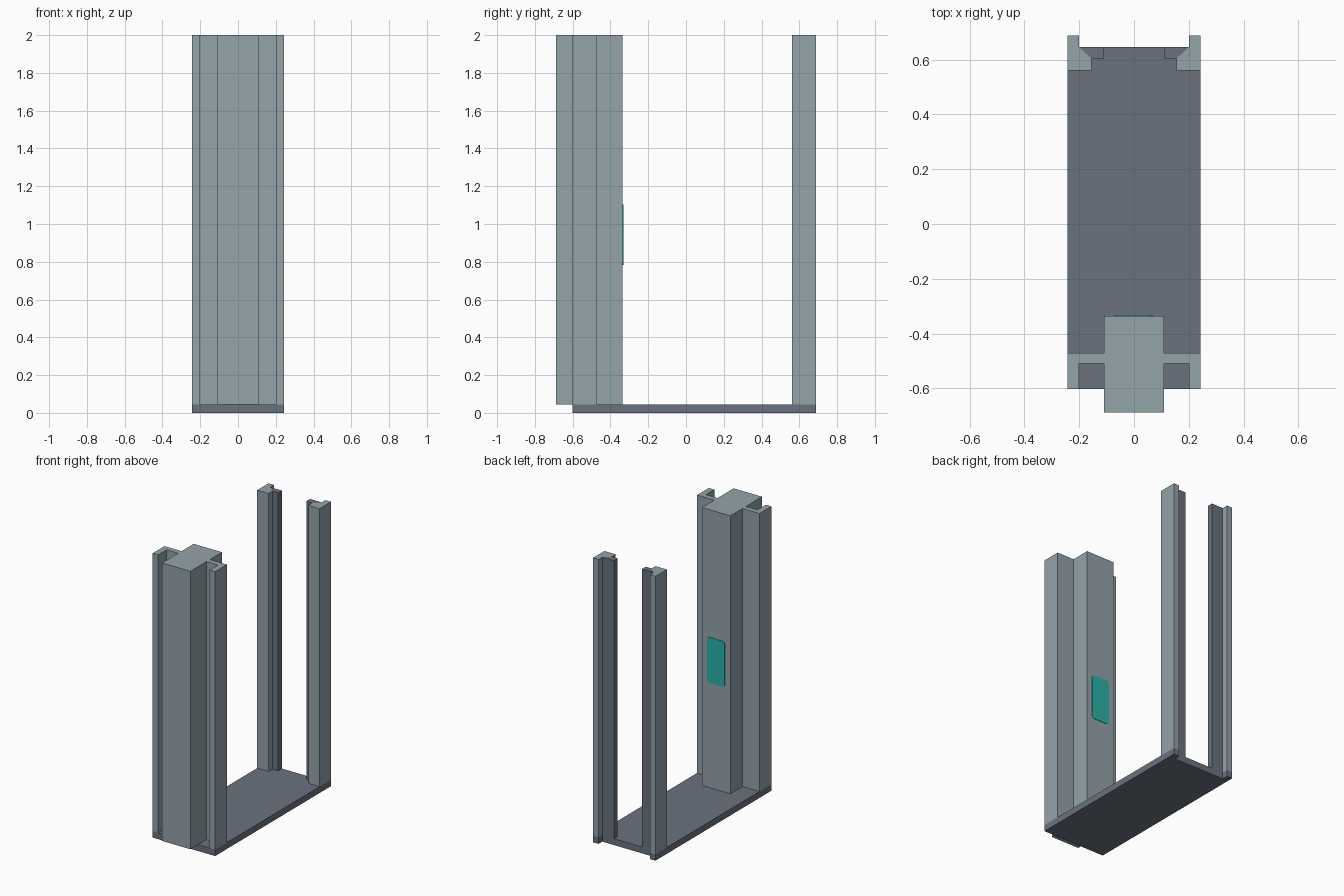
import bpy
import bmesh
import math

if "Cube" in bpy.data.objects:
    bpy.data.objects.remove(bpy.data.objects["Cube"])

FLOOR_TOP = 0.045
HEIGHT = 2.0


def material(name, rgb):
    mat = bpy.data.materials.new(name)
    lin = [((c / 255 + 0.055) / 1.055) ** 2.4 for c in rgb]
    mat.diffuse_color = (*lin, 1)
    mat.use_nodes = True
    mat.node_tree.nodes["Principled BSDF"].inputs["Base Color"].default_value = mat.diffuse_color
    return mat


PALE = material("pale_grey", (148, 163, 169))
DARK = material("dark_grey", (107, 114, 127))
TEAL = material("teal", (42, 178, 168))


def extrude(name, outline, z0, z1, mat):
    """Upright prism from an (x, y) outline."""
    bm = bmesh.new()
    face = bm.faces.new([bm.verts.new((x, y, z0)) for x, y in outline])
    new = bmesh.ops.extrude_face_region(bm, geom=[face])["geom"]
    verts = [g for g in new if isinstance(g, bmesh.types.BMVert)]
    bmesh.ops.translate(bm, verts=verts, vec=(0, 0, z1 - z0))
    bmesh.ops.recalc_face_normals(bm, faces=bm.faces)
    mesh = bpy.data.meshes.new(name)
    bm.to_mesh(mesh)
    bm.free()
    mesh.materials.append(mat)
    obj = bpy.data.objects.new(name, mesh)
    bpy.context.collection.objects.link(obj)
    return obj


def mirrored(half):
    """Complete a right-hand outline with its mirror image in x."""
    return half + [(-x, y) for x, y in reversed(half)]


# Floor plate with a shallow recess at the back
extrude("floor_plate", mirrored([
    (0.243, -0.601), (0.243, 0.687), (0.2, 0.687), (0.2, 0.645)]),
    0, FLOOR_TOP, DARK)

# Front column with side arms and end flanges
extrude("front_column", mirrored([
    (0.11, -0.687), (0.11, -0.508), (0.2, -0.508), (0.2, -0.601),
    (0.243, -0.601), (0.243, -0.47), (0.11, -0.47), (0.11, -0.335)]),
    FLOOR_TOP, HEIGHT, PALE)

# Back door posts, each with a dark stop strip
for side, s in (("left", -1), ("right", 1)):
    post = [(0.243, 0.56), (0.243, 0.687), (0.2, 0.687),
            (0.2, 0.645), (0.155, 0.603), (0.155, 0.56)]
    strip = [(0.2, 0.645), (0.11, 0.645), (0.11, 0.603), (0.155, 0.603)]
    extrude(side + "_back_post", [(s * x, y) for x, y in post],
            FLOOR_TOP, HEIGHT, PALE)
    extrude(side + "_stop_strip", [(s * x, y) for x, y in strip],
            FLOOR_TOP, HEIGHT, DARK)

# Rounded control panel on the inner face of the column
w, h, r = 0.068, 0.16, 0.015
corners = []
for i, (sx, sy) in enumerate(((1, 1), (-1, 1), (-1, -1), (1, -1))):
    for k in range(4):
        a = math.radians(90 * i + 30 * k)
        corners.append((sx * (w - r) + r * math.cos(a),
                        sy * (h - r) + r * math.sin(a)))
panel = extrude("control_panel", corners, 0, 0.004, TEAL)
panel.rotation_euler = (-math.pi / 2, 0, 0)
panel.location = (0, -0.336, 0.943)
